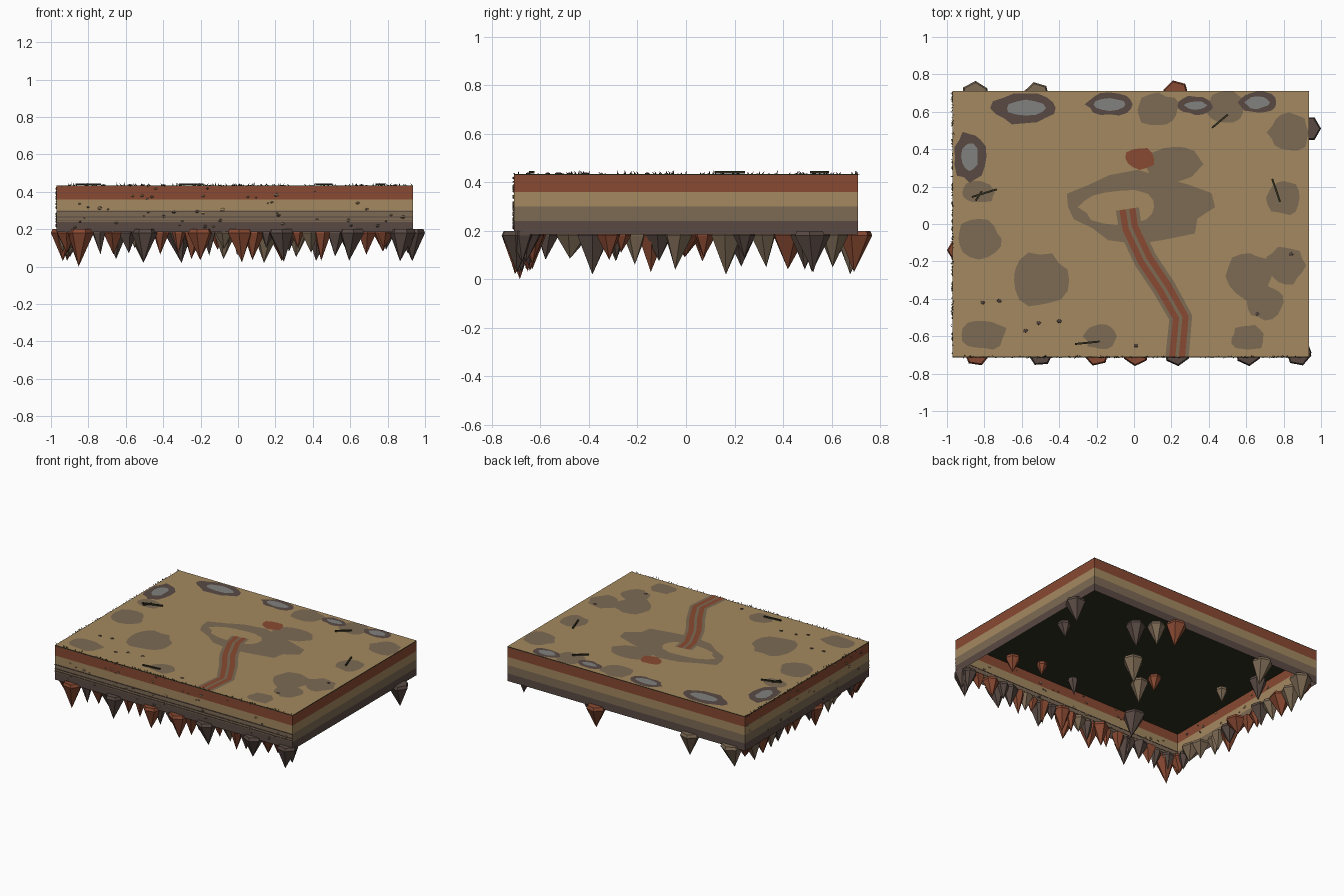
import bpy, bmesh, math, random
from mathutils import Vector, Matrix

if "Cube" in bpy.data.objects:
    bpy.data.objects.remove(bpy.data.objects["Cube"])

R = random.Random(7)
COL = {
    "sand": (.37, .25, .115), "red_clay": (.25, .068, .032), "brown_earth": (.205, .145, .09),
    "dark_earth": (.10, .068, .057), "grey_stone": (.22, .22, .215), "dark_turf": (.03, .03, .015),
}
MAT = {}
for n, c in COL.items():
    MAT[n] = bpy.data.materials.new(n)
    MAT[n].diffuse_color = (*c, 1)
X0, X1, Y0, Y1 = -.97, .935, -.71, .71
TOP = .435


def finish(name, bm, mats):
    me = bpy.data.meshes.new(name)
    bm.normal_update()
    bm.to_mesh(me)
    bm.free()
    for m in mats:
        me.materials.append(MAT[m])
    ob = bpy.data.objects.new(name, me)
    bpy.context.collection.objects.link(ob)
    return ob


def box(bm, c, s, rot=0, mi=0):
    m = Matrix.Translation(c) @ Matrix.Rotation(rot, 4, 'Z') @ Matrix.Diagonal((*s, 1))
    for v in bmesh.ops.create_cube(bm, size=1, matrix=m)['verts']:
        for f in v.link_faces:
            f.material_index = mi


# Layered side walls, open underneath
bm = bmesh.new()
levels = [.185, .24, .30, .36, .43]
rings = [[bm.verts.new((x, y, z)) for x, y in ((X0, Y0), (X1, Y0), (X1, Y1), (X0, Y1))] for z in levels]
for k in range(4):
    for i in range(4):
        j = (i + 1) % 4
        f = bm.faces.new((rings[k][i], rings[k][j], rings[k + 1][j], rings[k + 1][i]))
        f.material_index = k
finish("strata_walls", bm, ["dark_earth", "brown_earth", "sand", "red_clay"])

# Thin cap: sand on top, dark turf on edge and underside
bm = bmesh.new()
box(bm, ((X0 + X1) / 2, 0, TOP - .003), (X1 - X0, Y1 - Y0, .006))
bm.normal_update()
for f in bm.faces:
    f.material_index = 0 if f.normal.z > .5 else 1
finish("ground_cap", bm, ["sand", "dark_turf"])

# Thin ledges along the front strata
bm = bmesh.new()
for z in (.295, .265, .248):
    box(bm, ((X0 + X1) / 2, Y0 - .001, z), (X1 - X0, .006, .004))
finish("front_ledges", bm, ["dark_earth"])


# Hanging rock spikes
def spike(bm, x, y, r, tip, mi, n=6, a0=None):
    a0 = R.random() * 6 if a0 is None else a0
    def ring(z, s):
        return [bm.verts.new((x + r * s * math.cos(a0 + i * math.tau / n),
                              y + r * s * math.sin(a0 + i * math.tau / n), z)) for i in range(n)]
    top, wide = ring(.2, .88), ring(.18, 1)
    t = bm.verts.new((x + R.uniform(-.25, .25) * r, y + R.uniform(-.25, .25) * r, tip))
    fs = [bm.faces.new(top)]
    for i in range(n):
        j = (i + 1) % n
        fs.append(bm.faces.new((wide[i], wide[j], top[j], top[i])))
        fs.append(bm.faces.new((t, wide[j], wide[i])))
    for f in fs:
        f.material_index = mi


SPIKE_M = ["red_clay", "dark_earth", "brown_earth"]
pick = lambda: R.choice((0, 0, 1, 1, 2))
bm = bmesh.new()
for x in (-.84, -.5, -.2, .01, .23, .61, .88):          # outer front
    spike(bm, x, -.69, .07, .0 if x == -.84 else R.uniform(.02, .05), 0 if x in (-.84, -.2, .01) else 1)
x = -.92
while x < .9:                                            # inner front
    r = R.uniform(.035, .06)
    spike(bm, x, Y0 + r + R.uniform(0, .02), r, R.uniform(.03, .1), pick(), R.choice((5, 6)))
    x += R.uniform(.06, .1)
finish("front_spikes", bm, SPIKE_M)

bm = bmesh.new()
y = -.64
while y < .68:                                           # left edge
    r = R.uniform(.04, .075)
    spike(bm, X0 + r + R.uniform(-.005, .02), y, r, R.uniform(.02, .1), pick(), R.choice((5, 6)))
    y += R.uniform(.07, .115)
spike(bm, -.935, -.14, .065, .03, 0, 6, 0)
finish("left_spikes", bm, SPIKE_M)

bm = bmesh.new()
for x, y, r, t, m in ((.93, .51, .07, .03, 1), (.80, .24, .045, .09, 1), (.43, .53, .065, .03, 1),
                      (.32, .61, .06, .05, 2), (.225, .70, .07, .03, 0), (.15, .17, .07, .02, 2),
                      (-.07, -.03, .06, .04, 2), (-.11, .08, .045, .09, 0), (-.52, .69, .07, .02, 2),
                      (-.65, .49, .06, .04, 1), (-.55, .24, .04, .1, 2), (-.32, -.38, .075, .02, 1),
                      (.77, -.32, .05, .08, 0), (.57, -.26, .035, .11, 0), (.28, -.29, .035, .08, 1),
                      (-.85, .69, .075, .03, 2), (.90, -.68, .05, .07, 1)):
    spike(bm, x, y, r, t, m, 6, 0 if x == .93 else None)
finish("inner_spikes", bm, SPIKE_M)


# Flat ragged patches on the ground
def blob(bm, cx, cy, rx, ry, z, n=16, jit=.12):
    vs = []
    for i in range(n):
        a, k = i * math.tau / n, 1 + R.uniform(-jit, jit)
        vs.append(bm.verts.new((min(X1, max(X0, cx + rx * k * math.cos(a))),
                                min(Y1, max(Y0, cy + ry * k * math.sin(a))), z)))
    bm.faces.new(vs)


craters = [(-.58, .62, .17, .085, .11, .045), (-.13, .64, .12, .06, .08, .033), (.33, .635, .095, .05, .06, .022),
           (.66, .65, .10, .06, .065, .033), (-.88, .36, .085, .13, .045, .08)]
rim, pool = bmesh.new(), bmesh.new()
for cx, cy, a, b, c, d in craters:
    blob(rim, cx, cy, a, b, TOP + .002)
    blob(pool, cx, cy, c, d, TOP + .004, 12)
finish("stone_rims", rim, ["dark_earth"])
finish("stone_centres", pool, ["grey_stone"])

bm = bmesh.new()
for p in ((.13, .61, .115, .085), (.49, .63, .10, .085), (.83, .49, .11, .10), (.21, .32, .155, .10),
          (-.83, .17, .09, .06), (.80, .14, .085, .095), (-.83, -.08, .12, .10), (-.50, -.30, .155, .145),
          (.62, -.28, .12, .13), (.70, -.42, .10, .09), (.81, -.22, .10, .10), (-.80, -.59, .115, .08),
          (-.18, -.60, .085, .07), (.61, -.61, .09, .07), (.02, .09, .39, .18)):
    blob(bm, *p, TOP + .001 if p[2] < .3 else TOP + .0015)
finish("mud_patches", bm, ["brown_earth"])
bm = bmesh.new()
blob(bm, -.08, .09, .20, .09, TOP + .003)
finish("clearing", bm, ["sand"])
bm = bmesh.new()
blob(bm, .03, .35, .08, .06, TOP + .004, 12)
finish("clay_patch", bm, ["red_clay"])

# Track with two wheel ruts
PATH = [Vector(p) for p in ((-.035, .08), (-.02, -.02), (.06, -.19), (.16, -.34), (.25, -.50), (.23, -.71))]


def ribbon(name, off, w, z, mat):
    bm, pairs = bmesh.new(), []
    for i, p in enumerate(PATH):
        d = (PATH[min(i + 1, 5)] - PATH[max(i - 1, 0)]).normalized()
        n = Vector((-d.y, d.x)) if i < 5 else Vector((1, 0))
        pairs.append([bm.verts.new((*(p + n * (off + s * w / 2)), z)) for s in (-1, 1)])
    for a, b in zip(pairs, pairs[1:]):
        bm.faces.new((a[0], b[0], b[1], a[1]))
    bmesh.ops.recalc_face_normals(bm, faces=bm.faces)
    bm.normal_update()
    if next(iter(bm.faces)).normal.z < 0:
        bmesh.ops.reverse_faces(bm, faces=bm.faces)
    finish(name, bm, [mat])


ribbon("track", 0, .125, TOP + .004, "brown_earth")
for s in (-1, 1):
    ribbon("wheel_rut", s * .026, .034, TOP + .0055, "red_clay")

# Fallen sticks
bm = bmesh.new()
for x, y, l, a in ((.46, .55, .11, .7), (-.80, .165, .14, .3), (.76, .18, .13, 1.9), (-.25, -.635, .13, .1), (-.83, .15, .06, 1)):
    box(bm, (x, y, TOP + .006), (l, .01, .009), a)
finish("sticks", bm, ["dark_turf"])

# Pebbles on top, front and left faces
bm = bmesh.new()


def pebble(x, y, z, sx, sy, sz, mi):
    m = Matrix.Translation((x, y, z)) @ Matrix.Diagonal((sx, sy, sz, 1))
    for v in bmesh.ops.create_icosphere(bm, subdivisions=1, radius=1, matrix=m)['verts']:
        for f in v.link_faces:
            f.material_index = mi


for x, y in ((-.4, -.52), (-.58, -.57), (.01, -.65), (.84, -.16), (.66, -.48), (-.81, -.42), (-.72, -.41), (-.51, -.53)):
    pebble(x, y, TOP, .014, .011, .006, 1)
for i in range(45):
    s = R.uniform(.006, .016)
    pebble(R.uniform(X0 + .03, X1 - .03), Y0, R.uniform(.21, .42), s, .006, s * .6, R.randrange(3))
for i in range(30):
    s = R.uniform(.006, .016)
    pebble(X0, R.uniform(Y0 + .03, Y1 - .03), R.uniform(.21, .42), .006, s, s * .6, R.randrange(3))
finish("pebbles", bm, ["brown_earth", "dark_earth", "sand"])

# Grass fringe along front and left rims
bm = bmesh.new()
for i in range(420):
    front = i < 240
    t = R.random()
    p = Vector((X0 + t * (X1 - X0), Y0 + R.uniform(-.004, .004), TOP)) if front else \
        Vector((X0 + R.uniform(-.004, .004), Y0 + t * (Y1 - Y0), TOP))
    d = Vector((1, 0, 0)) if front else Vector((0, 1, 0))
    tip = p + Vector((R.uniform(-.01, .01), R.uniform(-.01, .01), R.uniform(-.012, .016)))
    bm.faces.new([bm.verts.new(v) for v in (p - d * .003, p + d * .003, tip)])
finish("grass_fringe", bm, ["dark_turf"])

for m in bpy.data.materials:
    if m.users and not m.is_grease_pencil:
        m.use_nodes = True
        m.node_tree.nodes["Principled BSDF"].inputs["Base Color"].default_value = m.diffuse_color
